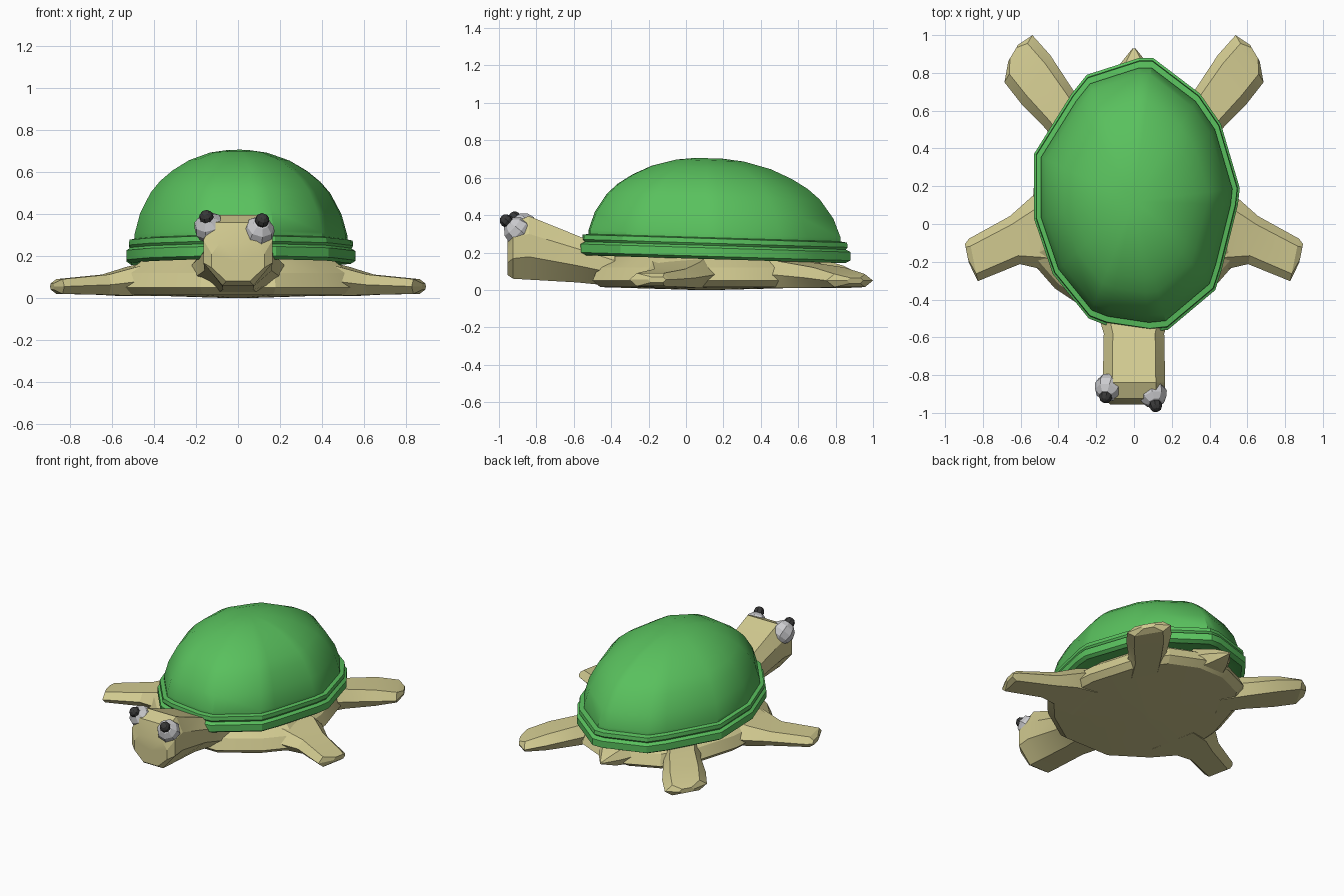
import bpy, bmesh, math
from mathutils import Vector

cube = bpy.data.objects.get("Cube")
if cube:
    bpy.data.objects.remove(cube, do_unlink=True)


def material(name, color):
    m = bpy.data.materials.new(name)
    m.use_nodes = True
    m.diffuse_color = (*color, 1)
    m.node_tree.nodes["Principled BSDF"].inputs["Base Color"].default_value = (*color, 1)
    return m


SKIN = material("sand skin", (0.64, 0.59, 0.28))
GREEN = material("shell green", (0.10, 0.53, 0.11))
WHITE = material("eye grey white", (0.60, 0.60, 0.62))
BLACK = material("pupil black", (0.04, 0.04, 0.04))


def finish(bm, name, mat, angle):
    bmesh.ops.recalc_face_normals(bm, faces=bm.faces[:])
    mesh = bpy.data.meshes.new(name)
    bm.to_mesh(mesh)
    bm.free()
    mesh.materials.append(mat)
    obj = bpy.data.objects.new(name, mesh)
    bpy.context.collection.objects.link(obj)
    if angle:
        bpy.ops.object.select_all(action='DESELECT')
        obj.select_set(True)
        bpy.context.view_layer.objects.active = obj
        bpy.ops.object.shade_smooth_by_angle(angle=math.radians(angle))
    return obj


def loft(name, rings, mat, angle=0):
    """Skin a row of closed rings and cap both ends with a fan."""
    bm = bmesh.new()
    loops = [[bm.verts.new(p) for p in ring] for ring in rings]
    n = len(loops[0])
    for a, b in zip(loops, loops[1:]):
        for i in range(n):
            j = (i + 1) % n
            bm.faces.new((a[i], a[j], b[j], b[i]))
    for loop in (loops[0], loops[-1]):
        hub = bm.verts.new(sum((v.co for v in loop), Vector()) / n)
        for i in range(n):
            bm.faces.new((loop[i], loop[(i + 1) % n], hub))
    return finish(bm, name, mat, angle)


def stacked(outline, centre, levels, tilt=0.0):
    """Scaled copies of an outline at given heights."""
    c = Vector(centre)
    rings = []
    for scale, z in levels:
        pts = [c + (Vector(p) - c) * scale for p in outline]
        rings.append([Vector((p.x, p.y, z - tilt * (p.y - c.y))) for p in pts])
    return rings


def limb(name, side, normal, sections):
    """Flattened six-sided limb; sections are x, y, half width, bottom, top."""
    n = Vector((*normal, 0)).normalized()
    rings = []
    for x, y, w, low, high in sections:
        ring = []
        for k, z in ((1, (low + high) / 2), (0.65, high), (-0.65, high),
                     (-1, (low + high) / 2), (-0.65, low), (0.65, low)):
            p = Vector((x, y, z)) + n * (w * k)
            p.x *= side
            ring.append(p)
        rings.append(ring)
    return loft(name, rings, SKIN, 20)


# Shell: slightly irregular outline, double rim with a groove, rounded dome
shell_outline = [(0.03, 0.88), (0.10, 0.88), (0.35, 0.69), (0.46, 0.53),
                 (0.56, 0.19), (0.55, 0.10), (0.465, -0.24), (0.43, -0.35),
                 (0.18, -0.56), (0.085, -0.57), (-0.15, -0.535), (-0.24, -0.50),
                 (-0.43, -0.265), (-0.53, 0.03), (-0.53, 0.37), (-0.33, 0.69),
                 (-0.25, 0.79)]
rim = [(0.85, 0.19), (0.96, 0.165), (1.0, 0.18), (1.0, 0.225),
       (0.965, 0.238), (0.98, 0.25), (0.975, 0.275), (0.93, 0.28)]
dome = [(0.93, 0.30), (0.88, 0.40), (0.785, 0.50), (0.70, 0.555), (0.59, 0.605),
        (0.44, 0.655), (0.25, 0.692), (0.10, 0.704)]
loft("shell", stacked(shell_outline, (0, 0.12), rim + dome, 0.03), GREEN, 32)

# Body: flat-bottomed slab under the shell
half = [(0.10, 0.80), (0.30, 0.71), (0.44, 0.50), (0.53, 0.20),
        (0.56, -0.18), (0.42, -0.34), (0.18, -0.50)]
body_outline = half + [(-x, y) for x, y in reversed(half)]
loft("body", stacked(body_outline, (0, 0.1),
                     [(0.1, 0.0), (0.93, 0.015), (1.0, 0.05), (0.95, 0.12),
                      (0.80, 0.185)]), SKIN, 20)

# Flippers and tail
for side, label in ((1, "left"), (-1, "right")):
    limb(f"front_{label}_flipper", side, (0.2, 0.98),
         [(0.36, -0.05, 0.25, 0.01, 0.18), (0.50, -0.05, 0.20, 0.01, 0.15),
          (0.63, -0.085, 0.13, 0.015, 0.112), (0.85, -0.19, 0.115, 0.02, 0.09),
          (0.885, -0.155, 0.05, 0.04, 0.07)])
    limb(f"rear_{label}_flipper", side, (0.51, -0.86),
         [(0.30, 0.46, 0.13, 0.01, 0.17), (0.40, 0.615, 0.13, 0.01, 0.145),
          (0.52, 0.765, 0.15, 0.01, 0.12), (0.612, 0.875, 0.145, 0.015, 0.085),
          (0.64, 0.905, 0.05, 0.035, 0.065)])
limb("tail", 1, (1, 0),
     [(0, 0.70, 0.16, 0.02, 0.17), (0, 0.84, 0.08, 0.04, 0.13),
      (0, 0.93, 0.008, 0.07, 0.085)])

# Head and neck: eight-sided loft rising to the front
head_rings = []
for y, w, low, high in ((-0.38, 0.22, 0.02, 0.21), (-0.58, 0.16, 0.04, 0.29),
                        (-0.84, 0.165, 0.055, 0.395), (-0.925, 0.165, 0.06, 0.36),
                        (-0.955, 0.125, 0.08, 0.26)):
    h = high - low
    right = [(0.7 * w, high), (w, low + 0.72 * h), (w, low + 0.36 * h), (0.45 * w, low)]
    head_rings.append([Vector((x, y, z)) for x, z in right]
                      + [Vector((-x, y, z)) for x, z in reversed(right)])
loft("head", head_rings, SKIN, 20)


# Eyes: faceted balls with small pupils looking up and forward
def ball(name, centre, radius, mat, toward):
    bm = bmesh.new()
    bmesh.ops.create_uvsphere(bm, u_segments=8, v_segments=6, radius=radius)
    turn = Vector(toward).to_track_quat('Z', 'Y')
    for v in bm.verts:
        v.co = turn @ v.co + Vector(centre)
    return finish(bm, name, mat, 0)


for label, eye, pupil in (("left", (0.10, -0.90, 0.315), (0.115, -0.962, 0.37)),
                          ("right", (-0.135, -0.865, 0.335), (-0.15, -0.915, 0.385))):
    look = Vector(pupil) - Vector(eye)
    ball(f"{label}_eye", eye, 0.076, WHITE, look)
    ball(f"{label}_pupil", pupil, 0.035, BLACK, look)
